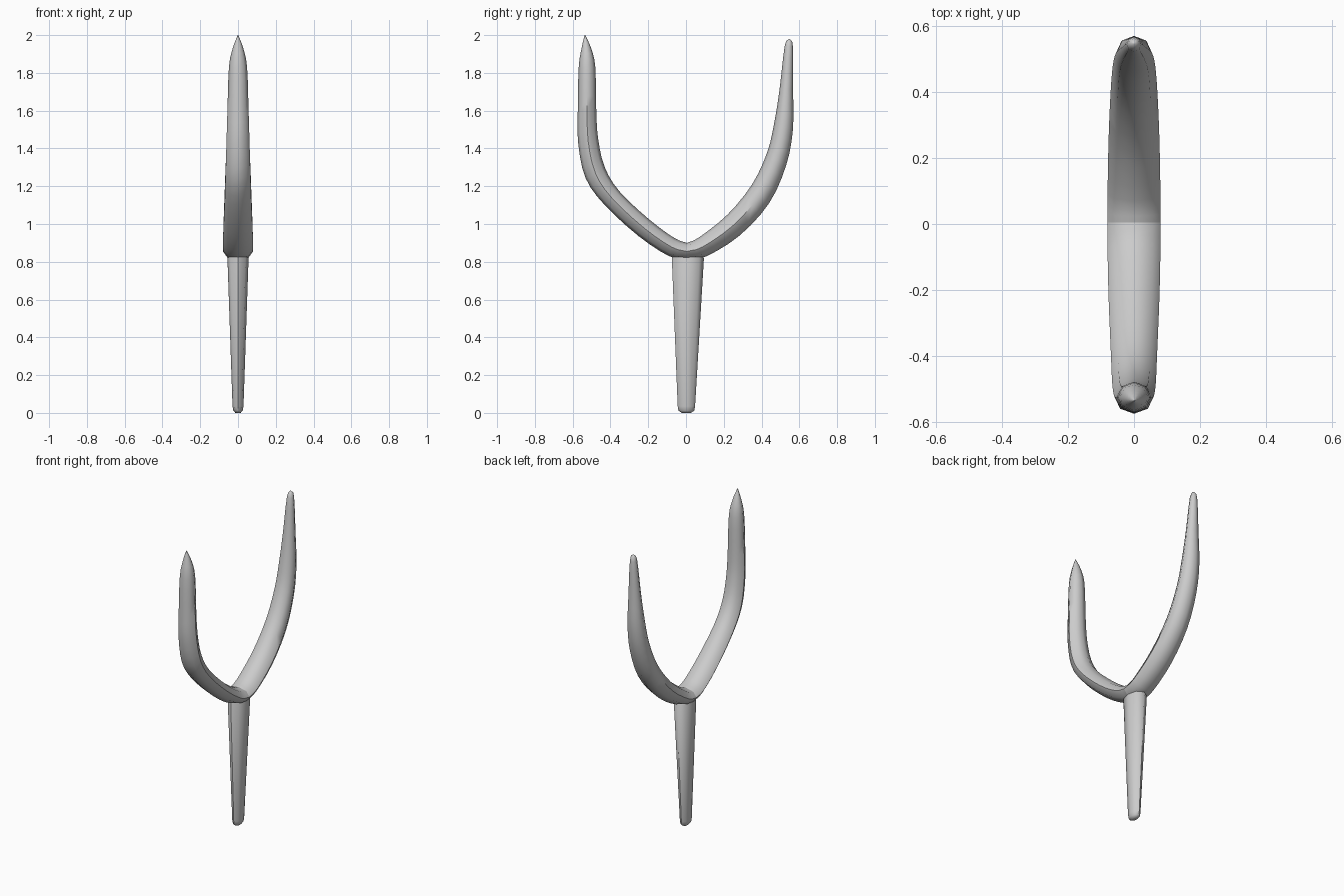
import bpy, bmesh, math
from mathutils import Vector

if "Cube" in bpy.data.objects:
    bpy.data.objects.remove(bpy.data.objects["Cube"])

SIDES = 8


def smooth(stations, steps=3):
    # Catmull-Rom interpolation of cross-section stations
    pts = [Vector(s) for s in stations]
    out = []
    for i in range(len(pts) - 1):
        p1, p2 = pts[i], pts[i + 1]
        p0 = pts[i - 1] if i else p1 * 2 - p2
        p3 = pts[i + 2] if i + 2 < len(pts) else p2 * 2 - p1
        for k in range(steps):
            t = k / steps
            out.append((p1 * 2 + (p2 - p0) * t + (p0 * 2 - p1 * 5 + p2 * 4 - p3) * t * t
                        + (p1 * 3 - p0 - p2 * 3 + p3) * t ** 3) * 0.5)
    return out + [pts[-1]]


def loft(name, stations):
    # each station: inner edge y, z, outer edge y, z, half thickness in x
    bm = bmesh.new()
    rings = []
    for iy, iz, oy, oz, hx in stations:
        ring = []
        for k in range(SIDES):
            a = math.tau * k / SIDES
            c = math.cos(a) / 2
            ring.append(bm.verts.new((hx * math.sin(a),
                                      (iy + oy) / 2 + (oy - iy) * c,
                                      (iz + oz) / 2 + (oz - iz) * c)))
        rings.append(ring)
    for a, b in zip(rings, rings[1:]):
        for k in range(SIDES):
            n = (k + 1) % SIDES
            bm.faces.new((a[k], a[n], b[n], b[k]))
    bm.faces.new(rings[0])
    bm.faces.new(rings[-1])
    bmesh.ops.recalc_face_normals(bm, faces=bm.faces)
    mesh = bpy.data.meshes.new(name)
    bm.to_mesh(mesh)
    bm.free()
    ob = bpy.data.objects.new(name, mesh)
    bpy.context.collection.objects.link(ob)
    bpy.ops.object.select_all(action='DESELECT')
    ob.select_set(True)
    bpy.context.view_layer.objects.active = ob
    bpy.ops.object.shade_smooth_by_angle(angle=math.radians(50))
    return ob


# Tapered oval handle with a rounded foot
loft("handle", [(-0.022, 0, 0.026, 0, 0.014), (-0.04, 0.012, 0.044, 0.012, 0.025),
                (-0.044, 0.035, 0.048, 0.035, 0.029), (-0.075, 0.82, 0.095, 0.82, 0.056),
                (-0.05, 0.86, 0.06, 0.86, 0.045)])

# Thick fork arm with a blunt bullet tip
loft("left_prong", smooth([
    (0.005, 0.9, 0.005, 0.81, 0.08), (-0.06, 0.925, -0.09, 0.83, 0.08),
    (-0.19, 1.02, -0.25, 0.935, 0.077), (-0.35, 1.17, -0.43, 1.10, 0.07),
    (-0.43, 1.30, -0.53, 1.24, 0.066), (-0.465, 1.45, -0.57, 1.42, 0.061),
    (-0.475, 1.6, -0.573, 1.6, 0.056), (-0.48, 1.83, -0.568, 1.83, 0.048),
    (-0.502, 1.93, -0.553, 1.93, 0.028), (-0.533, 2.0, -0.537, 2.0, 0.002)]))

# Slimmer fork arm, tapering to a narrow tip
loft("right_prong", smooth([
    (0.005, 0.9, 0.005, 0.81, 0.08), (0.07, 0.93, 0.11, 0.83, 0.08),
    (0.22, 1.05, 0.285, 0.94, 0.077), (0.35, 1.21, 0.44, 1.11, 0.071),
    (0.43, 1.38, 0.53, 1.31, 0.064), (0.466, 1.53, 0.566, 1.5, 0.055),
    (0.495, 1.71, 0.567, 1.71, 0.04), (0.522, 1.94, 0.566, 1.94, 0.022),
    (0.544, 1.98, 0.55, 1.98, 0.004)]))
